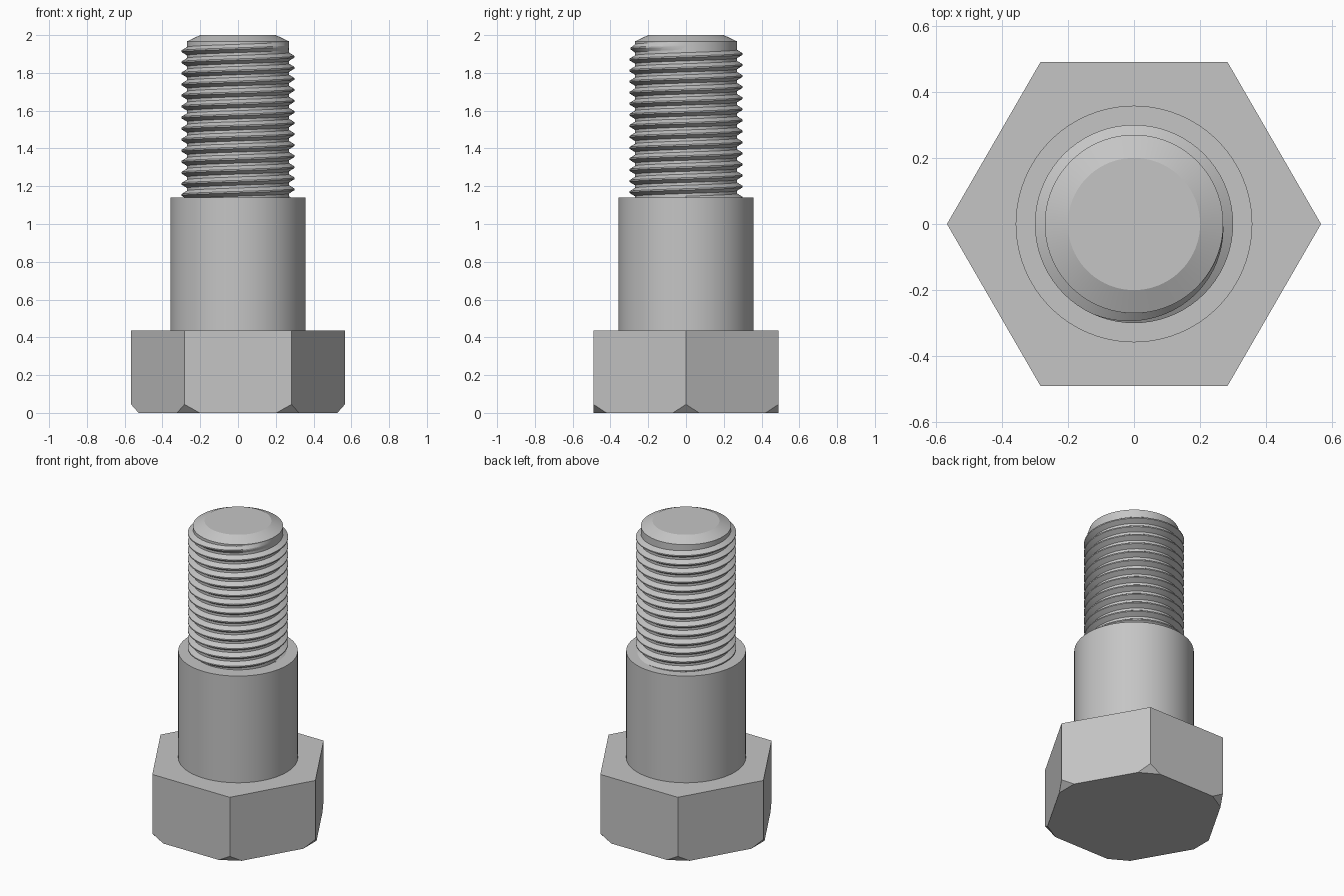
import bpy, bmesh
from math import cos, sin, pi, radians, sqrt
from mathutils import Vector

cube = bpy.data.objects.get("Cube")
if cube:
    bpy.data.objects.remove(cube, do_unlink=True)

STEEL = (0.56, 0.56, 0.56, 1)
steel = bpy.data.materials.new("grey_steel")
steel.use_nodes = True
steel.diffuse_color = STEEL
steel.node_tree.nodes["Principled BSDF"].inputs["Base Color"].default_value = STEEL


def finish(bm, name, smooth=True):
    """Turn a bmesh into a steel object, smooth with sharp creases if asked."""
    bmesh.ops.recalc_face_normals(bm, faces=bm.faces[:])
    mesh = bpy.data.meshes.new(name)
    bm.to_mesh(mesh)
    bm.free()
    mesh.materials.append(steel)
    obj = bpy.data.objects.new(name, mesh)
    bpy.context.collection.objects.link(obj)
    if smooth:
        bpy.ops.object.select_all(action='DESELECT')
        bpy.context.view_layer.objects.active = obj
        obj.select_set(True)
        bpy.ops.object.shade_smooth_by_angle(angle=radians(20))
    return obj


def skin(bm, rings, closed):
    """Join successive rings of vertices with quads and cap both ends."""
    n = len(rings[0])
    for a, b in zip(rings, rings[1:]):
        for i in range(n if closed else n - 1):
            j = (i + 1) % n
            bm.faces.new((a[i], a[j], b[j], b[i]))
    bm.faces.new(rings[0])
    bm.faces.new(rings[-1])


def turned(name, profile, sides=96):
    """Solid of revolution about z from (radius, height) pairs."""
    bm = bmesh.new()
    rings = [[bm.verts.new((r * cos(2 * pi * i / sides), r * sin(2 * pi * i / sides), z))
              for i in range(sides)] for r, z in profile]
    skin(bm, rings, True)
    return finish(bm, name)


# Hexagonal head with its six lower corners cut off
R, HEAD_TOP = 0.566, 0.435
CUT_IN, CUT_UP = 0.04, 0.045
bm = bmesh.new()
rings = [[bm.verts.new((R * cos(k * pi / 3), R * sin(k * pi / 3), z)) for k in range(6)]
         for z in (0, HEAD_TOP)]
skin(bm, rings, True)
bmesh.ops.recalc_face_normals(bm, faces=bm.faces[:])
for k in range(6):
    out = Vector((cos(k * pi / 3), sin(k * pi / 3), 0))
    cut = bmesh.ops.bisect_plane(
        bm, geom=bm.verts[:] + bm.edges[:] + bm.faces[:],
        plane_co=out * (R - CUT_IN), plane_no=out * CUT_UP - Vector((0, 0, CUT_IN)),
        clear_outer=True)
    edges = [e for e in cut["geom_cut"] if isinstance(e, bmesh.types.BMEdge)]
    bmesh.ops.edgeloop_fill(bm, edges=edges)
finish(bm, "hex_head", smooth=False)

# Plain shoulder and chamfered thread core
SHOULDER_TOP = 1.14
ROOT, CREST = 0.27, 0.30
turned("shoulder", [(0.358, HEAD_TOP), (0.358, SHOULDER_TOP)])
turned("thread_core", [(ROOT, SHOULDER_TOP - 0.01), (ROOT, 1.967), (0.20, 2.0)])

# Right-hand helical thread that fades out at its upper end
PITCH, TOP_Z, STEPS, TURNS = 0.0585, 1.944, 72, 14
FADE = radians(115)
BASE_HALF, CREST_HALF, SINK = 0.022, 0.0037, 0.004
bm = bmesh.new()
rings = []
for s in range(STEPS * TURNS + 1):
    angle = 2 * pi * (s / STEPS - TURNS)
    z = TOP_Z + PITCH * angle / (2 * pi)
    tip = ROOT + (CREST - ROOT) * min(1, -angle / FADE)
    section = ((ROOT - SINK, -BASE_HALF), (ROOT, -BASE_HALF), (tip, -CREST_HALF),
               (tip, CREST_HALF), (ROOT, BASE_HALF), (ROOT - SINK, BASE_HALF))
    rings.append([bm.verts.new((r * cos(angle), r * sin(angle), z + dz)) for r, dz in section])
skin(bm, rings, True)
finish(bm, "thread")
